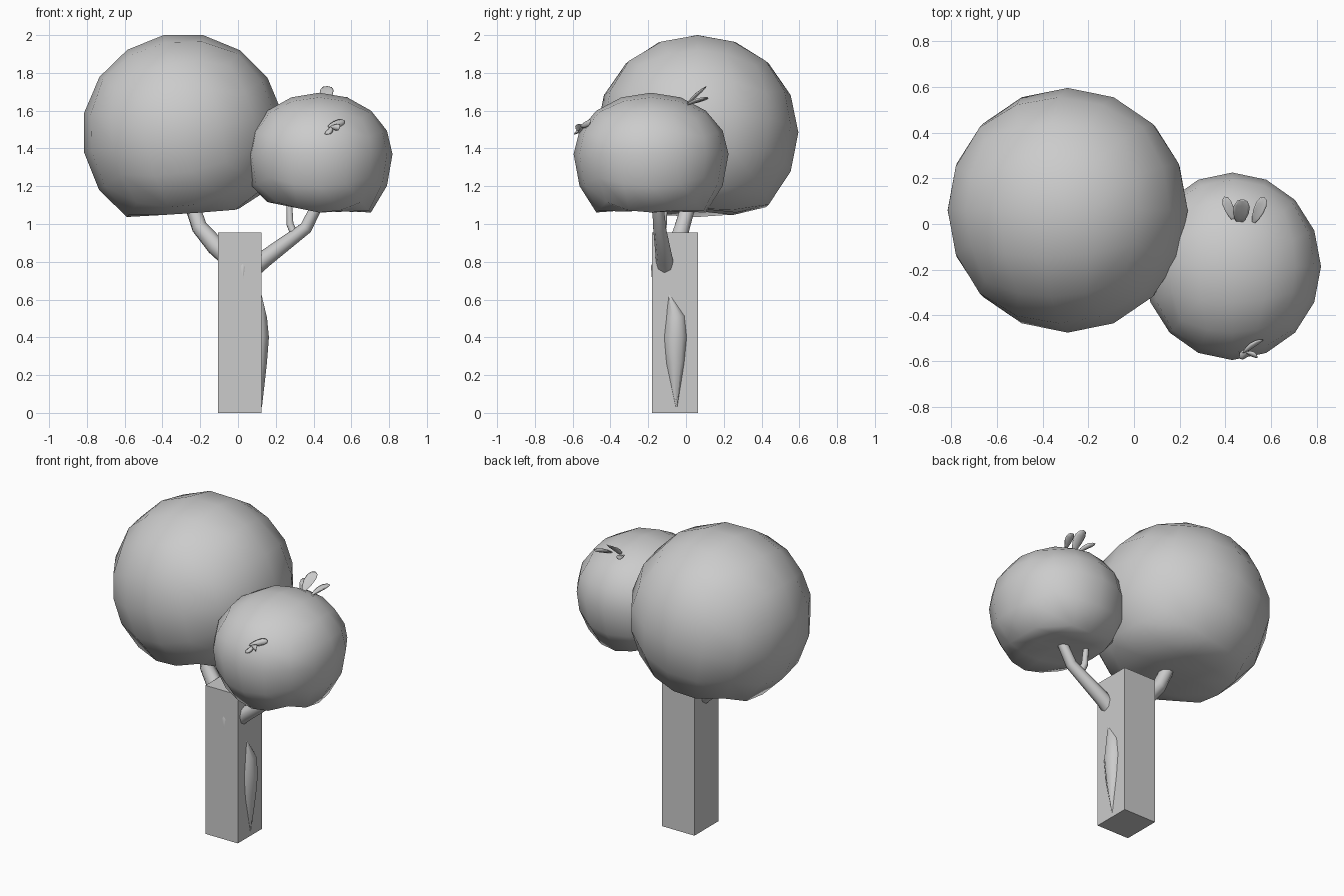
import bpy, bmesh, math
from mathutils import Vector, Matrix

if "Cube" in bpy.data.objects:
    bpy.data.objects.remove(bpy.data.objects["Cube"])


def add_object(name, bm, smooth=True):
    for f in bm.faces:
        f.smooth = smooth
    mesh = bpy.data.meshes.new(name)
    bm.to_mesh(mesh)
    bm.free()
    ob = bpy.data.objects.new(name, mesh)
    bpy.context.collection.objects.link(ob)
    return ob


def crown(name, centre, radii, low_rz, floor, slope, tilt, dent):
    """Low quad sphere whose underside is flattened and slightly dented."""
    bm = bmesh.new()
    bmesh.ops.create_cube(bm, size=2)
    bmesh.ops.subdivide_edges(bm, edges=bm.edges[:], cuts=3, use_grid_fill=True)
    rot = Matrix.Rotation(math.radians(tilt), 3, 'Y')
    for v in bm.verts:
        d = Vector([math.tan(c * math.pi / 4) for c in v.co]).normalized()
        d = rot @ d
        x, y = d.x * radii[0], d.y * radii[1]
        z = d.z * (radii[2] if d.z > 0 else low_rz)
        low = floor + max(0, slope * x)
        if z < low:
            z = low + dent * math.exp(-(x * x + y * y) / (0.4 * radii[0]) ** 2)
        v.co = Vector((x, y, z)) + Vector(centre)
    bmesh.ops.recalc_face_normals(bm, faces=bm.faces[:])
    return add_object(name, bm)


def limb(name, points):
    """Tapered round tube; each point is x, y, z, radius."""
    cu = bpy.data.curves.new(name, 'CURVE')
    cu.dimensions = '3D'
    cu.bevel_depth = 1
    cu.bevel_resolution = 2
    cu.use_fill_caps = True
    sp = cu.splines.new('POLY')
    sp.points.add(len(points) - 1)
    for p, (x, y, z, r) in zip(sp.points, points):
        p.co = (x, y, z, 1)
        p.radius = r
    sp.use_smooth = True
    ob = bpy.data.objects.new(name, cu)
    bpy.context.collection.objects.link(ob)
    return ob


def leaf(name, base, tip, side, width):
    """Thin teardrop blade from base to tip, widest near the tip."""
    base, tip = Vector(base), Vector(tip)
    along = tip - base
    normal = along.cross(Vector(side)).normalized()
    across = normal.cross(along).normalized()
    bm = bmesh.new()
    bmesh.ops.create_uvsphere(bm, u_segments=8, v_segments=6, radius=1)
    for v in bm.verts:
        t = (v.co.z + 1) / 2
        k = 0.45 + 0.55 * t
        v.co = (base + along * t + across * v.co.x * width / 2 * k
                + normal * (v.co.y * 0.007 - 0.012 * v.co.x ** 2))
    bmesh.ops.recalc_face_normals(bm, faces=bm.faces[:])
    return add_object(name, bm)


# Square trunk
bm = bmesh.new()
bmesh.ops.create_cube(bm, size=1)
for v in bm.verts:
    v.co = Vector((v.co.x * 0.23 + 0.01, v.co.y * 0.245 - 0.058, (v.co.z + 0.5) * 0.955))
add_object("trunk", bm, smooth=False)

# Bark swellings
limb("trunk_bulge", [(0.12, -0.09, 0.63, 0.004), (0.1, -0.055, 0.51, 0.056),
                     (0.098, -0.055, 0.4, 0.068), (0.1, -0.055, 0.26, 0.055),
                     (0.123, -0.05, 0.03, 0.004)])
limb("bark_knot", [(0.025, -0.155, 0.8, 0.02), (0.025, -0.162, 0.77, 0.024),
                   (0.028, -0.176, 0.7, 0.004)])

# Branches
limb("left_branch", [(-0.03, -0.07, 0.81, 0.055), (-0.12, -0.05, 0.885, 0.05),
                     (-0.205, -0.02, 0.985, 0.043), (-0.25, 0.02, 1.12, 0.04)])
limb("right_branch", [(0.06, -0.11, 0.75, 0.05), (0.14, -0.115, 0.815, 0.045),
                      (0.36, -0.14, 0.98, 0.034), (0.43, -0.15, 1.12, 0.03)])
limb("twig", [(0.3, -0.13, 0.94, 0.022), (0.275, -0.12, 1.0, 0.02),
              (0.27, -0.11, 1.14, 0.016)])

# Leafy crowns
crown("large_crown", (-0.29, 0.06, 1.485), (0.535, 0.535, 0.525), 0.55, -0.455, 0.15, -11, 0.05)
crown("small_crown", (0.43, -0.185, 1.37), (0.388, 0.41, 0.325), 0.44, -0.31, -0.2, 0, 0.03)

# Leaf tufts
leaves = [
    ((0.44, 0.01, 1.635), (0.395, 0.12, 1.665), (1, 0.3, 0), 0.055),
    ((0.46, 0.0, 1.63), (0.475, 0.11, 1.73), (1, 0, 0), 0.095),
    ((0.52, 0.0, 1.63), (0.57, 0.118, 1.672), (1, -0.3, 0), 0.065),
    ((0.475, -0.565, 1.515), (0.565, -0.505, 1.545), (0, 0.4, 1), 0.055),
    ((0.49, -0.56, 1.515), (0.54, -0.585, 1.515), (0, 0.3, 1), 0.05),
    ((0.5, -0.55, 1.52), (0.465, -0.59, 1.475), (1, 0, 0.4), 0.05),
]
for i, spec in enumerate(leaves):
    leaf(f"leaf_{i + 1}", *spec)
